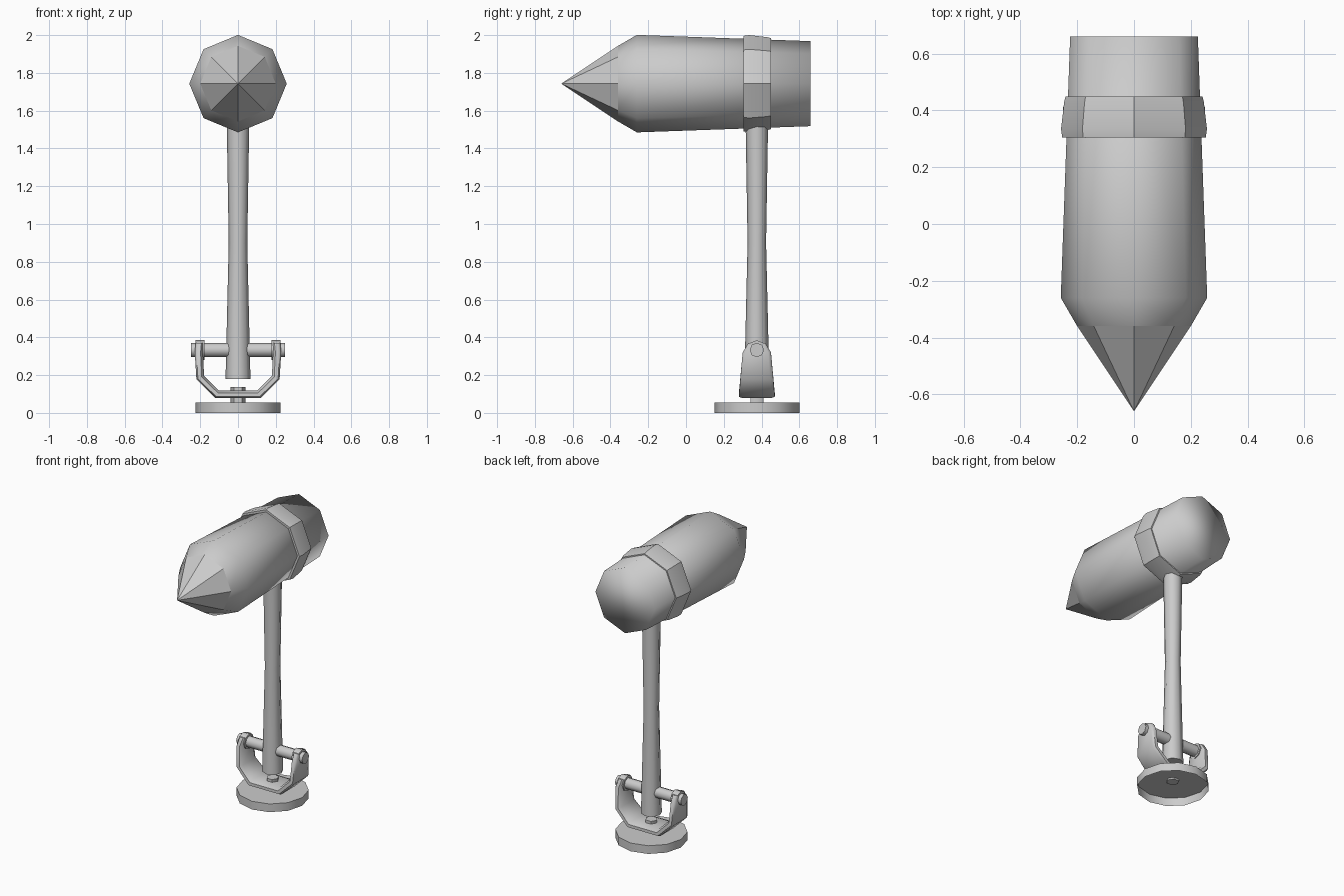
import bpy, bmesh
from math import sin, cos, pi, radians
from mathutils import Vector

cube = bpy.data.objects.get("Cube")
if cube:
    bpy.data.objects.remove(cube, do_unlink=True)

GREY = 0.6
metal = bpy.data.materials.new("plain_grey")
metal.use_nodes = True
metal.diffuse_color = (GREY, GREY, GREY, 1)
metal.node_tree.nodes["Principled BSDF"].inputs["Base Color"].default_value = (GREY, GREY, GREY, 1)


def finish(name, bm, angle=None):
    """Turn a bmesh into a smooth shaded object, optionally keeping sharp edges."""
    bmesh.ops.recalc_face_normals(bm, faces=bm.faces)
    for f in bm.faces:
        f.smooth = True
    mesh = bpy.data.meshes.new(name)
    bm.to_mesh(mesh)
    bm.free()
    mesh.materials.append(metal)
    obj = bpy.data.objects.new(name, mesh)
    bpy.context.collection.objects.link(obj)
    if angle:
        bpy.ops.object.select_all(action='DESELECT')
        obj.select_set(True)
        bpy.context.view_layer.objects.active = obj
        bpy.ops.object.shade_smooth_by_angle(angle=radians(angle))
    return obj


def skin(rings, cap_start=True, cap_end=True):
    """Join point rings with quads; a one-point ring makes a tip."""
    bm = bmesh.new()
    loops = [[bm.verts.new(p) for p in ring] for ring in rings]
    for a, b in zip(loops, loops[1:]):
        n = max(len(a), len(b))
        for i in range(n):
            j = (i + 1) % n
            if len(a) == 1:
                bm.faces.new((a[0], b[i], b[j]))
            else:
                bm.faces.new((a[i], a[j], b[j], b[i]))
    if cap_start and len(loops[0]) > 2:
        bm.faces.new(loops[0])
    if cap_end:
        bm.faces.new(loops[-1])
    return bm


def lathe(profile, sides, axis, centre):
    """Polygon rings of (radius, position) along an axis."""
    k = "XYZ".index(axis)
    rings = []
    for r, t in profile:
        ring = []
        for i in range(sides if r else 1):
            a = 2 * pi * i / sides
            p = [r * cos(a), r * sin(a)]
            p.insert(k, t)
            ring.append(Vector(p) + Vector(centre))
        rings.append(ring)
    return rings


HEAD = (0, 0, 1.743)      # centre line of the head
POST = (0, 0.375, 0)      # centre line of the handle and base

# Head: faceted pointed nose, tapered eight-sided body
bm = skin(lathe([(0, -0.66), (0.2, -0.36), (0.258, -0.26), (0.225, 0.66)], 8, 'Y', HEAD))
head = finish("head", bm)
for poly in head.data.polygons:
    if len(poly.vertices) == 3:
        poly.use_smooth = False

# Collar around the head where the handle joins
bm = skin(lathe([(0.23, 0.305), (0.253, 0.305), (0.257, 0.335), (0.246, 0.43),
                 (0.241, 0.45), (0.225, 0.45)], 8, 'Y', HEAD), False, False)
finish("collar", bm, 40)

# Handle, slightly waisted
bm = skin(lathe([(0.066, 0.18), (0.049, 0.9), (0.06, 1.56)], 8, 'Z', POST))
finish("handle", bm, 60)

# Base disc, open underneath, with its swivel pin
bm = skin(lathe([(0.225, 0), (0.225, 0.056)], 12, 'Z', POST), False, True)
finish("base_disc", bm, 60)
bm = skin(lathe([(0.04, 0.045), (0.04, 0.137)], 6, 'Z', POST))
finish("swivel_pin", bm, 60)

# U-shaped fork: right half path of (x, z, half depth, outward normal x, z)
half = [(0.11, 0.098, 0.095, 0.4, -0.92), (0.2, 0.187, 0.087, 0.92, -0.4),
        (0.207, 0.32, 0.075, 1, 0), (0.202, 0.37, 0.045, 1, 0)]
path = [(-x, z, d, -nx, nz) for x, z, d, nx, nz in reversed(half)] + half
T = 0.022
section = [(-1, 0.6), (-0.8, 1), (0.8, 1), (1, 0.6), (1, -0.4), (0.7, -1), (-0.7, -1), (-1, -0.4)]
rings = [[(x + nx * v * T, POST[1] + u * d, z + nz * v * T) for u, v in section]
         for x, z, d, nx, nz in path]
finish("fork", skin(rings), 50)

# Eyelets at the fork tips and the cross bolt through them
AXLE = (0, POST[1], 0.333)
for side, name in ((1, "left_eyelet"), (-1, "right_eyelet")):
    bm = skin(lathe([(0.052, side * 0.178), (0.052, side * 0.225)], 8, 'X', AXLE))
    finish(name, bm, 60)
finish("cross_bolt", skin(lathe([(0.038, -0.25), (0.038, 0.25)], 8, 'X', AXLE)), 60)
